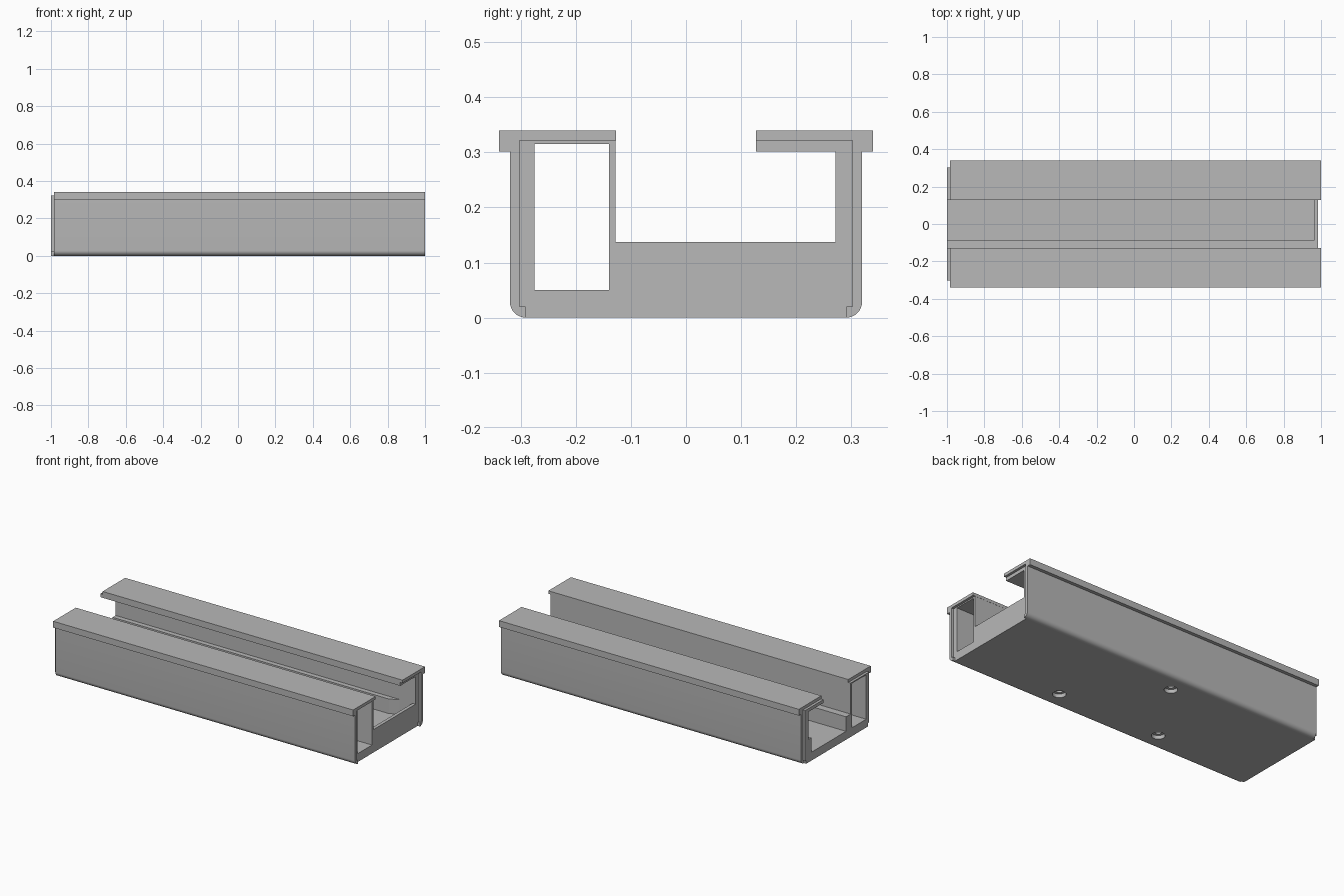
import bpy, bmesh, math

cube = bpy.data.objects.get("Cube")
if cube:
    bpy.data.objects.remove(cube, do_unlink=True)

GREY = (0.48, 0.48, 0.48, 1)
grey = bpy.data.materials.new("plain_grey")
grey.use_nodes = True
grey.diffuse_color = GREY
grey.node_tree.nodes["Principled BSDF"].inputs["Base Color"].default_value = GREY


def add_object(name, bm):
    bmesh.ops.recalc_face_normals(bm, faces=bm.faces)
    mesh = bpy.data.meshes.new(name)
    bm.to_mesh(mesh)
    bm.free()
    mesh.materials.append(grey)
    obj = bpy.data.objects.new(name, mesh)
    bpy.context.collection.objects.link(obj)
    return obj


def prism(name, points, direction):
    """Extrude a closed polygon of 3D points along a direction."""
    bm = bmesh.new()
    face = bm.faces.new([bm.verts.new(p) for p in points])
    new = bmesh.ops.extrude_face_region(bm, geom=[face])["geom"]
    verts = [v for v in new if isinstance(v, bmesh.types.BMVert)]
    bmesh.ops.translate(bm, vec=direction, verts=verts)
    return add_object(name, bm)


def rail(name, profile, x0, x1):
    return prism(name, [(x0, y, z) for y, z in profile], (x1 - x0, 0, 0))


def rectangle(y0, y1, z0, z1):
    return [(y0, z0), (y1, z0), (y1, z1), (y0, z1)]


def cylinder(name, x, y, radius, z0, z1):
    ring = [math.tau * i / 32 for i in range(32)]
    return prism(name, [(x + radius * math.cos(a), y + radius * math.sin(a), z0)
                        for a in ring], (0, 0, z1 - z0))


def select_only(obj):
    bpy.ops.object.select_all(action='DESELECT')
    obj.select_set(True)
    bpy.context.view_layer.objects.active = obj


def cut(target, cutter):
    mod = target.modifiers.new("cut", 'BOOLEAN')
    mod.operation = 'DIFFERENCE'
    mod.solver = 'EXACT'
    mod.object = cutter
    select_only(target)
    bpy.ops.object.modifier_apply(modifier=mod.name)
    bpy.data.objects.remove(cutter, do_unlink=True)


# Outer shells: cap, skirt, side wall and rounded foot, mirrored
R = 0.028
foot = [(0.292 + R * math.cos(a), R - R * math.sin(a))
        for a in (math.pi / 2 * i / 8 for i in range(9))]
shell = [(0.127, 0.322), (0.127, 0.34), (0.34, 0.34), (0.34, 0.302), (0.32, 0.302)]
shell += foot + [(0.292, 0.02), (0.303, 0.02), (0.303, 0.322)]
for side, name in ((1, "back_shell"), (-1, "front_shell")):
    obj = rail(name, [(side * y, z) for y, z in shell], -0.985, 1.0)
    select_only(obj)
    bpy.ops.object.shade_smooth_by_angle(angle=math.radians(30))

# Inner core: shifted along x to leave a tongue at one end, a socket at the other
core = rail("inner_core", [
    (-0.292, 0), (0.292, 0), (0.292, 0.02), (0.303, 0.02), (0.303, 0.322),
    (0.127, 0.322), (0.127, 0.302), (0.272, 0.302), (0.272, 0.05),
    (-0.085, 0.05), (-0.085, 0.137), (-0.128, 0.137), (-0.128, 0.322),
    (-0.303, 0.322), (-0.303, 0.02), (-0.292, 0.02)], -1.0, 0.985)

# Closed duct running through the front side
cut(core, rail("duct_cutter", rectangle(-0.275, -0.14, 0.05, 0.315), -1.1, 1.1))

# Counterbored screw holes in the underside
for x, y in ((0.34, -0.207), (-0.34, -0.207), (-0.08, 0.207)):
    cut(core, cylinder("bore_cutter", x, y, 0.036, -0.02, 0.022))
    cut(core, cylinder("hole_cutter", x, y, 0.019, -0.02, 0.08))

# Low end stop across the channel
rail("end_stop", rectangle(-0.085, 0.272, 0.05, 0.137), 0.965, 0.985)

# Rib along the back wall with a chamfered end
prism("back_rib", [(-1, 0.272, 0.05), (-1, 0.243, 0.05),
                   (0.83, 0.243, 0.05), (0.88, 0.272, 0.05)], (0, 0, 0.087))
